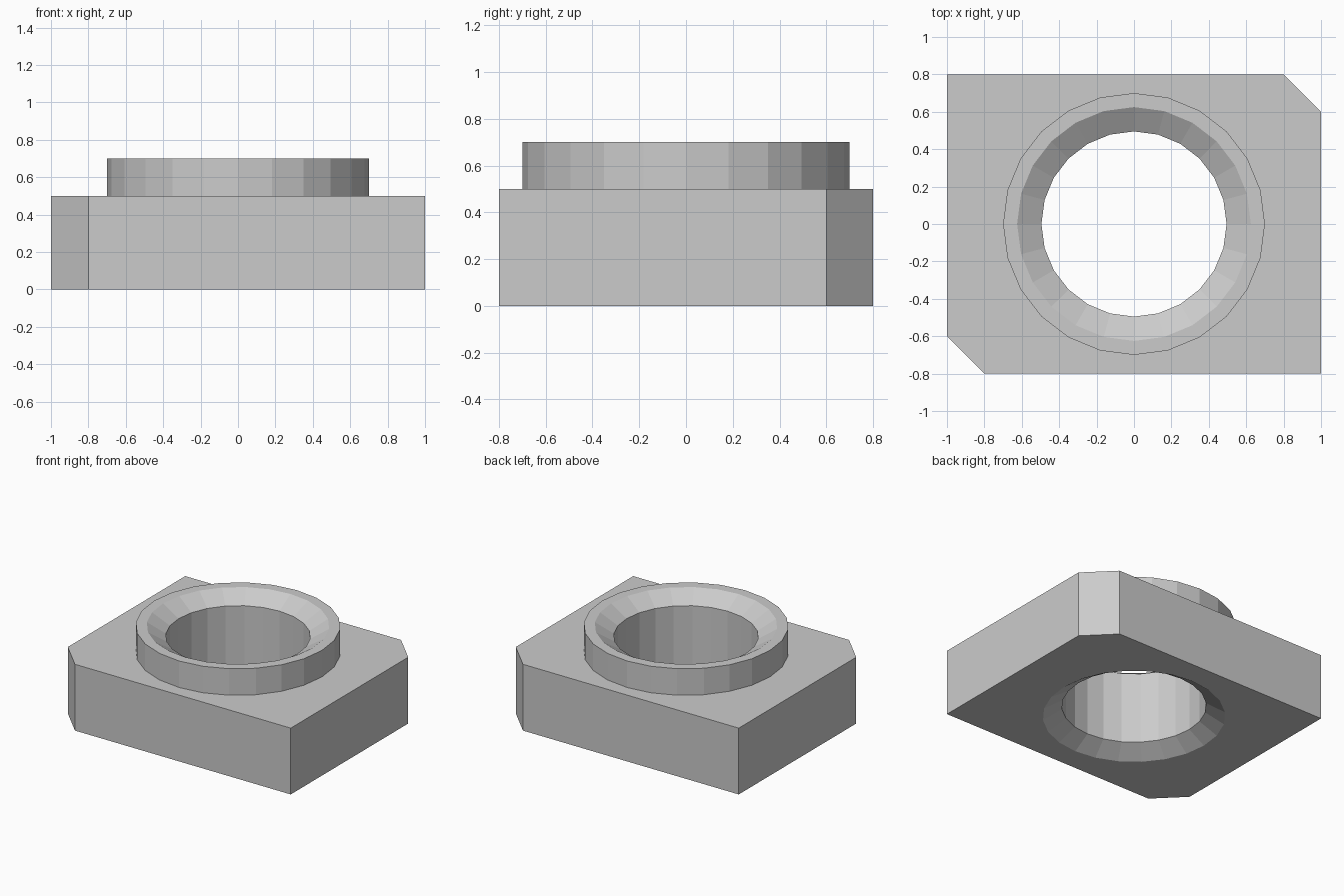
import bpy, bmesh, math

if "Cube" in bpy.data.objects:
    bpy.data.objects.remove(bpy.data.objects["Cube"])

SIDES = 24


def make_object(name, bm):
    bmesh.ops.recalc_face_normals(bm, faces=bm.faces[:])
    mesh = bpy.data.meshes.new(name)
    bm.to_mesh(mesh)
    bm.free()
    obj = bpy.data.objects.new(name, mesh)
    bpy.context.collection.objects.link(obj)
    return obj


def turned(name, profile):
    """Capped solid of revolution from (radius, z) points."""
    bm = bmesh.new()
    rings = []
    for r, z in profile:
        rings.append([bm.verts.new((r * math.cos(2 * math.pi * i / SIDES),
                                    r * math.sin(2 * math.pi * i / SIDES), z))
                      for i in range(SIDES)])
    for a, b in zip(rings, rings[1:]):
        for i in range(SIDES):
            j = (i + 1) % SIDES
            bm.faces.new((a[i], a[j], b[j], b[i]))
    bm.faces.new(rings[0][::-1])
    bm.faces.new(rings[-1])
    return make_object(name, bm)


def combine(target, tool, operation):
    mod = target.modifiers.new(tool.name, 'BOOLEAN')
    mod.operation = operation
    mod.solver = 'EXACT'
    mod.object = tool
    bpy.context.view_layer.objects.active = target
    bpy.ops.object.modifier_apply(modifier=mod.name)
    bpy.data.objects.remove(tool)


# Base plate with two opposite corners cut off
outline = [(-0.8, -0.8), (1, -0.8), (1, 0.6), (0.8, 0.8), (-1, 0.8), (-1, -0.6)]
bm = bmesh.new()
base = bm.faces.new([bm.verts.new((x, y, 0)) for x, y in outline])
top = bmesh.ops.extrude_face_region(bm, geom=[base], use_keep_orig=True)
bmesh.ops.translate(bm, vec=(0, 0, 0.5),
                    verts=[g for g in top['geom'] if isinstance(g, bmesh.types.BMVert)])
plate = make_object("bored_plate", bm)

# Raised collar
combine(plate, turned("collar", [(0.7, 0.2), (0.7, 0.7)]), 'UNION')

# Through bore, countersunk at both ends (profile runs past the faces)
slope = 0.13 / 0.08
over = 0.02
wide = 0.625 + over * slope
bore = [(wide, -over), (0.495, 0.08), (0.495, 0.62), (wide, 0.7 + over)]
combine(plate, turned("bore", bore), 'DIFFERENCE')
